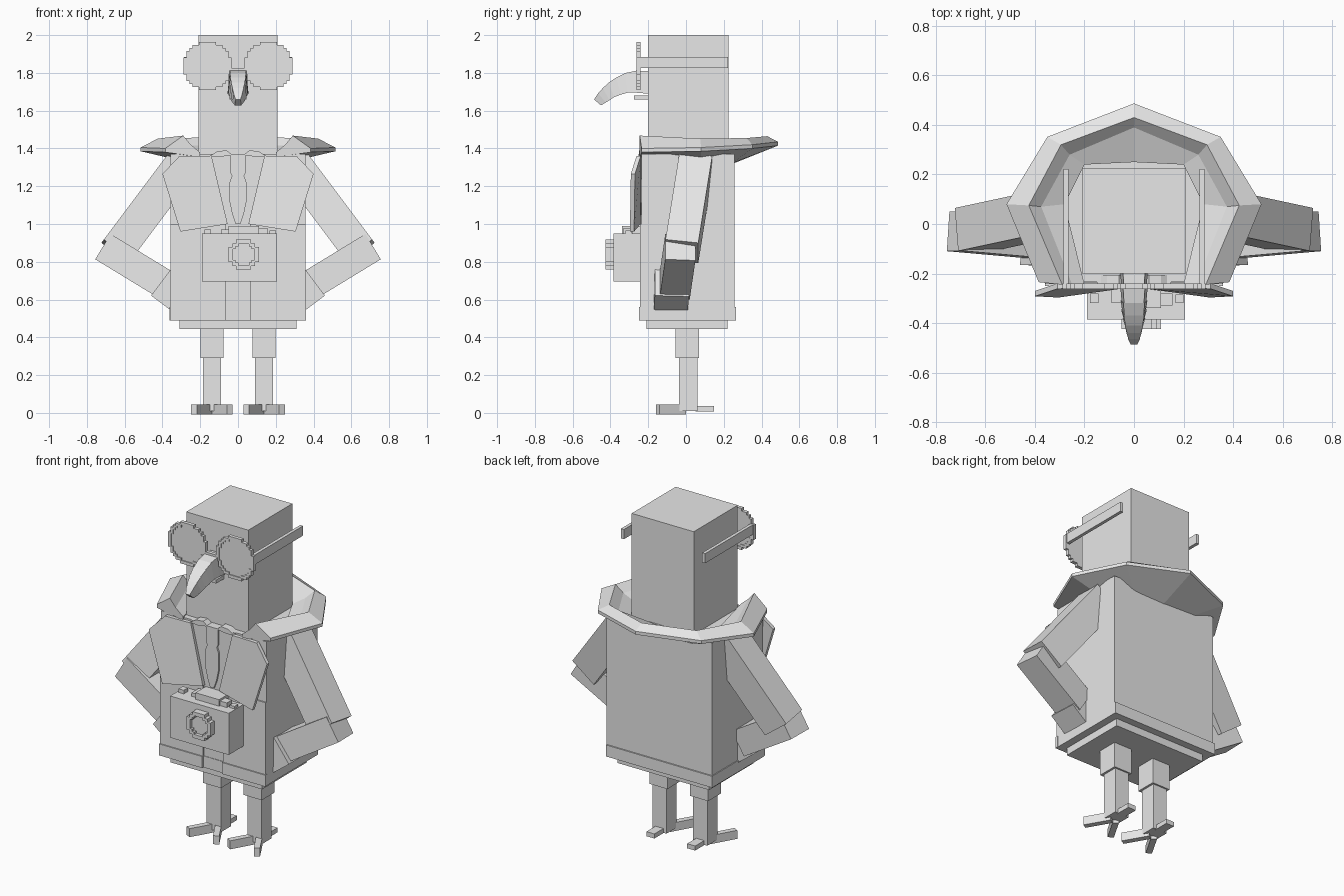
import bpy, bmesh, math
from mathutils import Vector

cube = bpy.data.objects.get("Cube")
if cube:
    bpy.data.objects.remove(cube, do_unlink=True)

grey = bpy.data.materials.new("plain_grey")
grey.use_nodes = True
grey.diffuse_color = (0.8, 0.8, 0.8, 1)
grey.node_tree.nodes["Principled BSDF"].inputs["Base Color"].default_value = (0.8, 0.8, 0.8, 1)


def loft(name, rings, loop=False):
    """Skin a row of equal cross-sections, with caps unless it loops."""
    bm = bmesh.new()
    rows = [[bm.verts.new(p) for p in ring] for ring in rings]
    count = len(rows[0])
    pairs = list(zip(rows, rows[1:])) + ([(rows[-1], rows[0])] if loop else [])
    for a, b in pairs:
        for i in range(count):
            j = (i + 1) % count
            bm.faces.new((a[i], a[j], b[j], b[i]))
    if not loop:
        bm.faces.new(rows[0])
        bm.faces.new(rows[-1])
    bmesh.ops.recalc_face_normals(bm, faces=bm.faces)
    mesh = bpy.data.meshes.new(name)
    bm.to_mesh(mesh)
    bm.free()
    mesh.materials.append(grey)
    obj = bpy.data.objects.new(name, mesh)
    bpy.context.collection.objects.link(obj)
    return obj


def box(name, x, y, z):
    return loft(name, [[(x[0], v, z[0]), (x[1], v, z[0]), (x[1], v, z[1]), (x[0], v, z[1])]
                       for v in y])


def beam(name, start, end, width, depth):
    """Box along a line; depth runs roughly along y."""
    p, q = Vector(start), Vector(end)
    d = (q - p).normalized()
    u = d.cross(Vector((0, 1, 0))).normalized() * width / 2
    v = d.cross(u).normalized() * depth / 2
    return loft(name, [[c + u + v, c - u + v, c - u - v, c + u - v] for c in (p, q)])


def plate(name, outline, y0, y1):
    return loft(name, [[(x, y, z) for x, z in outline] for y in (y0, y1)])


def stepped(steps, cx, cz, r):
    """Closed stepped circle from one quarter of its corners."""
    pts = []
    for k in range(4):
        c, s = round(math.cos(k * math.pi / 2)), round(math.sin(k * math.pi / 2))
        pts += [(cx + r * (c * x - s * z), cz + r * (s * x + c * z)) for x, z in steps]
    return pts


def frame(name, outer, inner, y0, y1):
    """Ring between two matching outlines."""
    rows = [[(o[0], y0, o[1]), (o[0], y1, o[1]), (i[0], y1, i[1]), (i[0], y0, i[1])]
            for o, i in zip(outer, inner)]
    return loft(name, rows, loop=True)


fine = [(1, .36), (.87, .36), (.87, .62), (.75, .62), (.75, .75),
        (.62, .75), (.62, .87), (.36, .87), (.36, 1)]
coarse = [(1, .5), (.75, .5), (.75, .75), (.5, .75), (.5, 1)]

# Head, body and trousers
box("head", (-.21, .21), (-.2, .225), (1.3, 2))
box("body", (-.357, .357), (-.235, .257), (.5, 1.37))
box("trousers", (-.31, .31), (-.21, .22), (.445, .5))
box("jacket_hem", (-.362, .357), (-.238, .265), (.49, .56))

# Beak in stepped segments: y, z of the top, y, z of the bottom, half width
spine = [(-.2, 1.81, -.2, 1.69, .055), (-.26, 1.812, -.26, 1.695, .055),
         (-.32, 1.80, -.31, 1.695, .054), (-.37, 1.775, -.345, 1.685, .052),
         (-.41, 1.748, -.38, 1.672, .046), (-.44, 1.72, -.405, 1.655, .038),
         (-.465, 1.692, -.425, 1.643, .03), (-.487, 1.66, -.45, 1.628, .018)]
for n, (a, b) in enumerate(zip(spine, spine[1:])):
    rings = []
    for (yt, zt, yb, zb, w), k in ((a, 1), (b, .93)):
        w *= k
        rings.append([(-w, yb, zb), (w, yb, zb), (w * .8, yt, zt), (-w * .8, yt, zt)])
    loft(f"beak_segment_{n}", rings)
box("lower_beak", (-.045, .045), (-.275, -.19), (1.658, 1.68))

# Glasses
for s, side in ((1, "left"), (-1, "right")):
    rim = stepped(fine, s * .162, 1.837, .127)
    glass = stepped(fine, s * .162, 1.837, .108)
    frame(f"{side}_glasses_rim", rim, glass, -.262, -.24)
    plate(f"{side}_glasses_lens", glass, -.256, -.244)
    box(f"{side}_glasses_arm", sorted((s * .265, s * .285)), (-.245, .222), (1.826, 1.885))
box("glasses_bridge", (-.045, .045), (-.262, -.24), (1.8, 1.825))

# Flared collar: each station holds base, inner drop, top and outer rim
stations = [((.2, -.245, 1.355), (.25, -.245, 1.42), (.29, -.245, 1.468), (.385, -.235, 1.4)),
            ((.28, .08, 1.33), (.375, .07, 1.41), (.425, .075, 1.452), (.515, .08, 1.405)),
            ((.2, .24, 1.32), (.26, .28, 1.415), (.295, .32, 1.455), (.35, .352, 1.42)),
            ((0, .25, 1.32), (0, .39, 1.42), (0, .43, 1.465), (0, .487, 1.435))]
half = []
for base, drop, top, rim in stations:
    inner = (base[0], base[1], 1.378)
    under = (rim[0], rim[1], rim[2] - .02)
    half.append([base, under, rim, top, drop, inner])
other = [[(-x, y, z) for x, y, z in ring] for ring in half[:-1]]
loft("collar", half + other[::-1])

# Shirt front, lapels, collar tips and jacket fronts
plate("shirt_front", [(-.15, 1.37), (.15, 1.37), (.06, .99), (-.06, .99)], -.241, -.23)
for s, side in ((1, "left"), (-1, "right")):
    outline = [(.14, -.245, 1.36), (.31, -.25, 1.36), (.4, -.28, 1.265),
               (.305, -.285, .96), (.055, -.25, 1.0)]
    loft(f"{side}_lapel", [[(s * x, y + o, z) for x, y, z in outline] for o in (-.012, .01)])
    tip = [(.03, 1.365), (.06, 1.39), (.11, 1.385), (.15, 1.36), (.1, 1.355)]
    plate(f"{side}_shirt_collar", [(s * x, z) for x, z in tip], -.25, -.205)
    box(f"{side}_jacket_front", sorted((s * .067, s * .357)), (-.243, -.23), (.56, 1.0))
    box(f"{side}_hem_front", sorted((s * .067, s * .36)), (-.25, -.23), (.49, .56))

# Tie
tie = [(.04, 1.37), (.04, 1.27), (.032, 1.255), (.045, 1.22), (.045, 1.12), (.03, 1.05), (.012, 1.0)]
plate("tie", tie + [(-x, z) for x, z in tie[::-1]], -.252, -.238)

# Camera hanging at the waist
box("camera_body", (-.19, .207), (-.385, -.235), (.695, .95))
box("camera_viewfinder", (-.05, .11), (-.34, -.24), (.95, .99))
box("camera_flash", (-.09, -.05), (-.32, -.25), (.95, .972))
box("camera_left_button", (.11, .155), (-.33, -.28), (.95, .978))
box("camera_dial", (.168, .2), (-.32, -.285), (.95, .965))
box("camera_right_button", (-.178, -.143), (-.32, -.28), (.95, .972))
outer, inner = stepped(coarse, .03, .838, .08), stepped(coarse, .03, .838, .057)
frame("camera_lens_rim", outer, inner, -.425, -.38)
plate("camera_lens", inner, -.405, -.38)

# Arms with hands on hips, legs and splayed feet
for s, side in ((1, "left"), (-1, "right")):
    beam(f"{side}_upper_arm", (s * .3, .052, 1.315), (s * .645, -.022, .855), .18, .175)
    beam(f"{side}_forearm", (s * .71, -.03, .877), (s * .37, -.06, .67), .157, .16)
    beam(f"{side}_hand", (s * .4, -.075, .695), (s * .3, -.08, .62), .19, .18)
    x = s * .138
    box(f"{side}_trouser_leg", (x - .061, x + .061), (-.055, .07), (.29, .45))
    box(f"{side}_leg", (x - .048, x + .048), (-.038, .06), (.01, .29))
    for n, (dx, y) in enumerate(((-.095, -.15), (0, -.178), (.095, -.15))):
        toe = beam(f"{side}_toe_{n}", (x + dx * .15, -.01, .018), (x + dx, y, .018), .052, .035)
    box(f"{side}_back_toe", (x - .027, x + .027), (.05, .147), (.008, .036))
